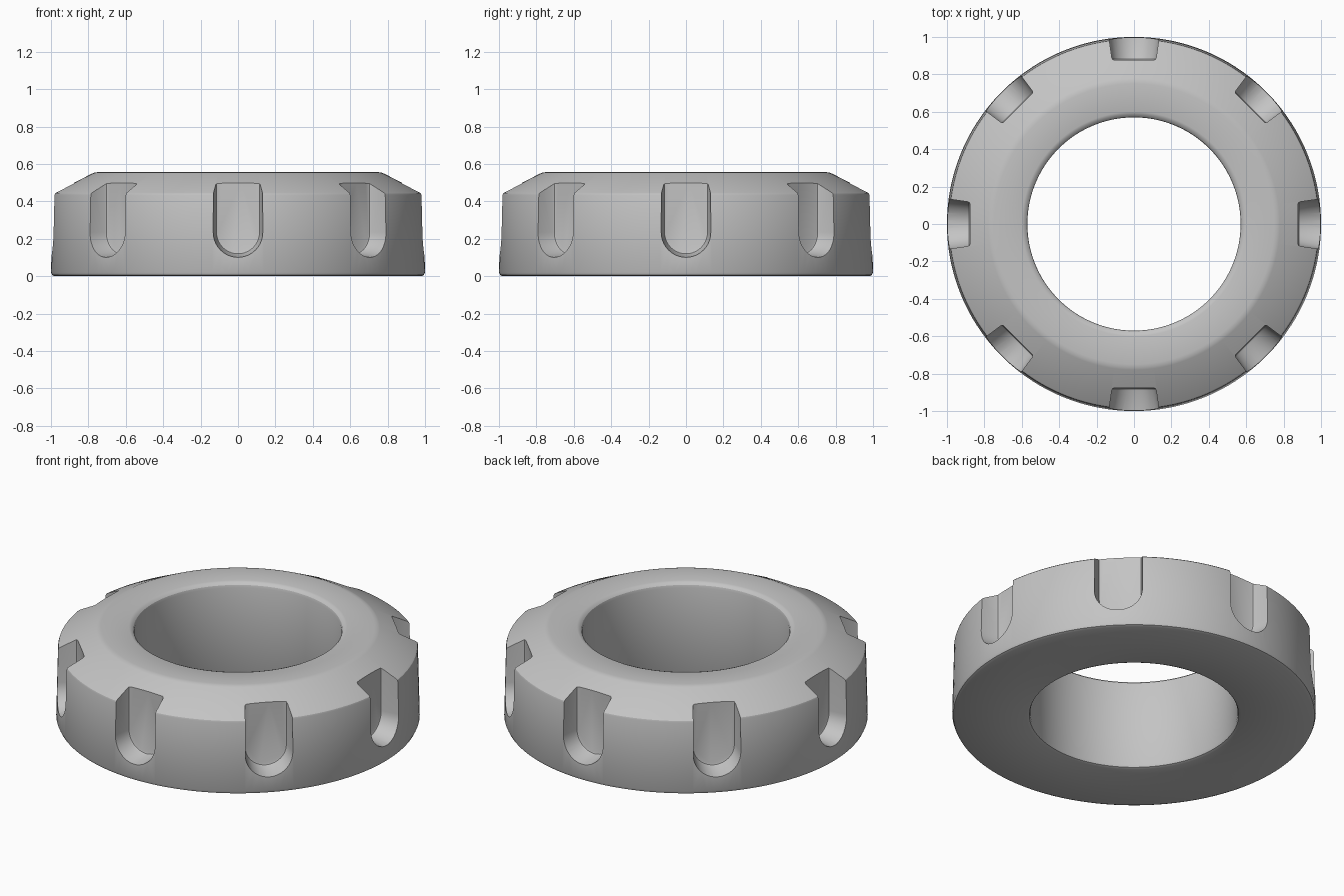
import bpy, bmesh, math
from mathutils import Matrix

if "Cube" in bpy.data.objects:
    bpy.data.objects.remove(bpy.data.objects["Cube"])

SEG = 160
NOTCHES = 8

grey = bpy.data.materials.new("plain_grey")
grey.diffuse_color = (0.55, 0.55, 0.55, 1)
grey.use_nodes = True
grey.node_tree.nodes["Principled BSDF"].inputs["Base Color"].default_value = grey.diffuse_color


def make_object(name, bm):
    bmesh.ops.recalc_face_normals(bm, faces=bm.faces)
    mesh = bpy.data.meshes.new(name)
    bm.to_mesh(mesh)
    bm.free()
    ob = bpy.data.objects.new(name, mesh)
    bpy.context.collection.objects.link(ob)
    mesh.materials.append(grey)
    return ob


# ring nut body: closed profile (radius, height) turned around z
profile = [(0.59, 0.0), (0.98, 0.0), (0.994, 0.006), (1.0, 0.02),
           (0.99, 0.432), (0.987, 0.441), (0.98, 0.447),
           (0.78, 0.549), (0.767, 0.554), (0.75, 0.556),
           (0.60, 0.556), (0.585, 0.551), (0.574, 0.54), (0.57, 0.525),
           (0.57, 0.02), (0.576, 0.006)]
bm = bmesh.new()
rings = []
for i in range(SEG):
    a = 2 * math.pi * (i + 0.5) / SEG
    rings.append([bm.verts.new((r * math.cos(a), r * math.sin(a), z)) for r, z in profile])
n = len(profile)
for i in range(SEG):
    p, q = rings[i], rings[(i + 1) % SEG]
    for j in range(n):
        k = (j + 1) % n
        bm.faces.new((p[j], q[j], q[k], p[k]))
body = make_object("ring_nut", bm)


# round-bottomed slot section lying across the given radius
def slot_section(bm, radius, half, rot):
    pts = [(-half, 0.8)]
    for s in range(21):
        t = math.pi + math.pi * s / 20
        pts.append((half * math.cos(t), 0.235 + half * math.sin(t)))
    pts.append((half, 0.8))
    return [bm.verts.new(rot @ Matrix.Translation((radius, y, z)).to_translation()) for y, z in pts]


# notch cutters: tapered slots, slightly eased at the floor
bm = bmesh.new()
for i in range(NOTCHES):
    rot = Matrix.Rotation(2 * math.pi * i / NOTCHES, 3, 'Z')
    secs = [slot_section(bm, r, h, rot) for r, h in
            ((0.878, 0.108), (0.881, 0.115), (0.89, 0.119), (1.1, 0.149))]
    bm.faces.new(secs[0])
    bm.faces.new(secs[-1])
    for a, b in zip(secs, secs[1:]):
        for j in range(len(a)):
            k = (j + 1) % len(a)
            bm.faces.new((a[j], b[j], b[k], a[k]))
cutter = make_object("notch_cutter", bm)

# cut the notches and apply
mod = body.modifiers.new("notches", 'BOOLEAN')
mod.operation = 'DIFFERENCE'
mod.solver = 'EXACT'
mod.object = cutter
bpy.context.view_layer.objects.active = body
for ob in bpy.context.selected_objects:
    ob.select_set(False)
body.select_set(True)
bpy.ops.object.modifier_apply(modifier=mod.name)
bpy.data.objects.remove(cutter)
bpy.ops.object.shade_smooth_by_angle(angle=math.radians(30))
